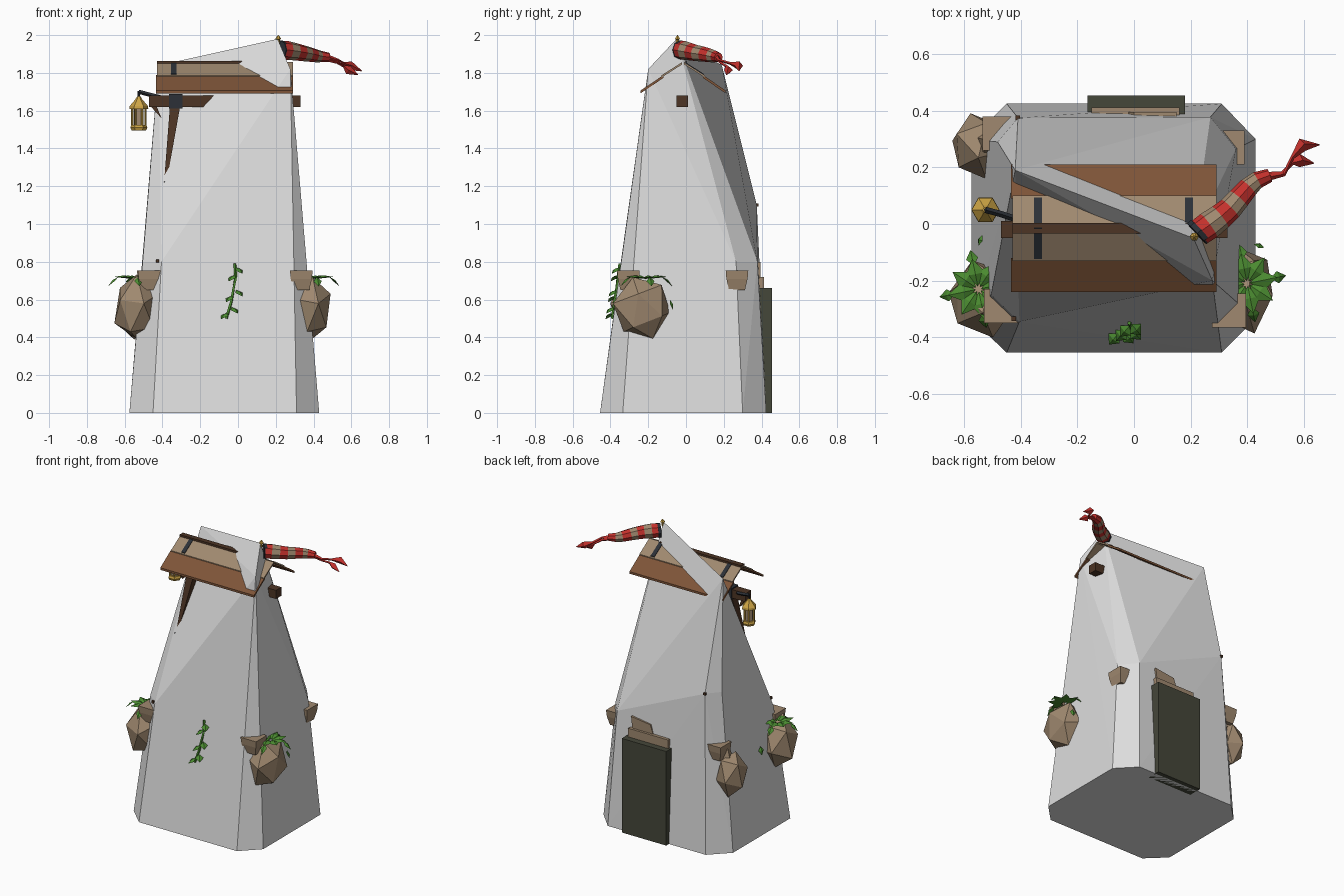
import bpy, bmesh, math, random
from mathutils import Vector, Matrix

random.seed(4)
if "Cube" in bpy.data.objects:
    bpy.data.objects.remove(bpy.data.objects["Cube"])


def material(name, r, g, b):
    m = bpy.data.materials.new(name)
    m.use_nodes = True
    m.diffuse_color = (r, g, b, 1)
    bsdf = next(n for n in m.node_tree.nodes if n.type == "BSDF_PRINCIPLED")
    bsdf.inputs["Base Color"].default_value = (r, g, b, 1)
    return m


STONE = material("pale stone", .72, .72, .72)
BROWN = material("brown wood", .21, .09, .04)
DARK = material("dark wood", .075, .035, .018)
TAN = material("tan", .35, .25, .16)
METAL = material("dark metal", .025, .03, .038)
GOLD = material("gold", .62, .38, .06)
RED = material("red cloth", .55, .03, .025)
GREEN = material("leaf green", .07, .26, .03)
OLIVE = material("dark olive", .06, .063, .042)


def finish(name, bm, *mats):
    mesh = bpy.data.meshes.new(name)
    bm.to_mesh(mesh)
    bm.free()
    for m in mats:
        mesh.materials.append(m)
    ob = bpy.data.objects.new(name, mesh)
    bpy.context.scene.collection.objects.link(ob)
    return ob


def hull(name, points, mat):
    bm = bmesh.new()
    verts = [bm.verts.new(p) for p in points]
    res = bmesh.ops.convex_hull(bm, input=verts)
    loose = {v for v in res["geom_interior"] + res["geom_unused"]
             if isinstance(v, bmesh.types.BMVert)}
    bmesh.ops.delete(bm, geom=list(loose), context="VERTS")
    bmesh.ops.recalc_face_normals(bm, faces=bm.faces)
    return finish(name, bm, mat)


def box(name, x, y, z, mat):
    return hull(name, [(a, b, c) for a in x for b in y for c in z], mat)


def tube(name, path, radii, sides, *mats):
    # Closed tapering tube whose rings alternate between the given materials
    path = [Vector(p) for p in path]
    bm, rings = bmesh.new(), []
    for i, p in enumerate(path):
        d = path[min(i + 1, len(path) - 1)] - path[max(i - 1, 0)]
        q = d.to_track_quat("Z", "Y")
        angles = [math.tau * k / sides for k in range(sides)]
        rings.append([bm.verts.new(p + q @ Vector((math.cos(a), math.sin(a), 0)) * radii[i])
                      for a in angles])
    for i in range(len(rings) - 1):
        for k in range(sides):
            n = (k + 1) % sides
            f = bm.faces.new((rings[i][k], rings[i][n], rings[i + 1][n], rings[i + 1][k]))
            f.material_index = i % len(mats)
    bm.faces.new(rings[0][::-1])
    bm.faces.new(rings[-1])
    return finish(name, bm, *mats)


def leaf(name, root, direction, length, width):
    # Folded diamond leaf
    root, d = Vector(root), Vector(direction).normalized()
    side = d.cross(Vector((0, 0, 1)))
    if side.length < .05:
        side = Vector((1, 0, 0))
    side.normalize()
    lift = side.cross(d) * width * .4
    mid = root + d * length * .45
    pts = [root, mid + side * width, root + d * length, mid - side * width, mid + lift]
    return hull(name, pts, GREEN)


# Tower: chamfered foot, uneven corners, slanting broken top
foot = [(-.45, -.455), (.31, -.455), (.43, -.335), (.43, .3),
        (.31, .425), (-.45, .425), (-.575, .3), (-.575, -.335)]
corners = [(-.405, -.345, .8), (-.505, -.25, .8), (.36, .265, .8), (.27, .378, .8),
           (-.41, .375, 1.1), (-.482, .29, 1.1)]
peak = [(-.42, .19, 1.84), (.21, -.05, 1.98), (.277, -.2, 1.82)]
hull("tower", [(x, y, 0) for x, y in foot] + corners + peak, STONE)
for x, y, z in ((-.425, -.335, .805), (.3, .3, .805), (-.41, .375, 1.1)):
    box("corner_peg", (x - .008, x + .008), (y - .008, y + .008), (z - .008, z + .008), DARK)

# Roof: two overlapping boards a side, ridge batten, straps
MID = -.015


def board(name, x0, x1, run0, z0, run1, z1, side, mat, thick=.012):
    pts = [(x, MID + side * r, z + t) for x in (x0, x1)
           for r, z in ((run0, z0), (run1, z1)) for t in (0, thick)]
    hull(name, pts, mat)


for side, end in ((-1, "front"), (1, "back")):
    board(end + "_upper_board", -.43, .292, .005, 1.845, .115, 1.775, side, TAN)
    board(end + "_lower_board", -.435, .292, .105, 1.773, .225, 1.692, side, BROWN, .015)
    for x in (-.34, .195):
        board(end + "_strap", x - .014, x + .014, 0, 1.852, .108, 1.784, side, METAL)
box("ridge_batten", (-.43, .2), (-.033, .003), (1.842, 1.862), DARK)

# Cross beam with iron collar and braces
box("cross_beam", (-.47, .33), (-.05, .01), (1.62, 1.68), DARK)
box("beam_collar", (-.365, -.295), (-.057, .017), (1.612, 1.688), METAL)
hull("long_brace", [(x, y, 1.63) for x in (-.36, -.305) for y in (-.05, .01)]
     + [(x, y, 1.24) for x in (-.39, -.375) for y in (-.125, -.1)], DARK)
box("brace_tip", (-.393, -.377), (-.14, -.11), (1.19, 1.225), METAL)
hull("short_brace", [(x, y, 1.62) for x in (-.46, -.43) for y in (-.04, 0)]
     + [(-.405, -.04, 1.56), (-.405, 0, 1.56)], DARK)

# Hanging lantern
LX, LY = -.525, .05
tube("lantern_arm", [(-.41, .015, 1.67), (-.47, .035, 1.685), (LX, LY, 1.7)], [.011] * 3, 4, METAL)


def stack(name, zs, rs, mat):
    tube(name, [(LX, LY, z) for z in zs], rs, 6, mat)


stack("lantern_hook", (1.67, 1.705), (.006, .006), METAL)
stack("lantern_cap", (1.61, 1.625, 1.66, 1.675), (.05, .048, .018, .01), GOLD)
stack("lantern_base", (1.495, 1.51, 1.525), (.038, .045, .04), GOLD)
stack("lantern_core", (1.52, 1.612), (.026, .026), TAN)
for k in range(6):
    a = math.tau * k / 6
    x, y = LX + .035 * math.cos(a), LY + .035 * math.sin(a)
    tube("lantern_bar", [(x, y, 1.52), (x, y, 1.615)], [.006, .006], 4, GOLD)

# Finial and striped windsock with two tails
tube("finial", [(.213, -.045, z) for z in (1.955, 1.975, 1.98, 2)], [.008, .009, .016, .002], 6, GOLD)
tube("sock_ring", [(.222, -.035, 1.922), (.236, -.022, 1.921)], [.05, .05], 8, METAL)
sock = [(.23, -.03, 1.922), (.265, -.005, 1.918), (.305, .025, 1.912), (.34, .055, 1.905),
        (.37, .09, 1.9), (.405, .13, 1.892), (.435, .155, 1.887), (.48, .172, 1.883)]
tube("windsock", sock, [.048, .05, .046, .043, .04, .036, .031, .024], 8, RED, TAN)
for path in ([(.47, .165, 1.885), (.53, .175, 1.868), (.56, .235, 1.85), (.595, .28, 1.838), (.655, .28, 1.81)],
             [(.47, .17, 1.875), (.525, .18, 1.855), (.56, .215, 1.835), (.585, .225, 1.815), (.635, .215, 1.79)]):
    tube("sock_tail", path, [.014, .007, .007, .024, .002], 4, RED)

# Back door slab and lintel planks
box("door", (-.165, .18), (.36, .455), (0, .66), OLIVE)
box("lintel", (-.15, .16), (.34, .412), (.66, .72), TAN)
hull("upper_lintel", [(x, y, z) for y in (.34, .395)
                      for x, z in ((.14, .72), (.15, .8), (-.02, .72), (.0, .78))], TAN)

# Corner corbels, wider at the top
for x, y in ((.335, -.305), (.33, .27), (-.47, -.29), (-.475, .32)):
    r = []
    for z, s in ((.65, .042), (.71, .056), (.755, .06)):
        r += [(x + s * a, y + s * b, z) for a in (-1, 1) for b in (-1, 1)]
    hull("corbel", r, TAN)


# Hanging boulders, tapered downward
def boulder(name, centre, size, jitter):
    bm = bmesh.new()
    bmesh.ops.create_icosphere(bm, subdivisions=1, radius=1.06)
    bmesh.ops.rotate(bm, verts=bm.verts, matrix=Matrix.Rotation(.35, 3, "X"))
    for v in bm.verts:
        v.co *= 1 + random.uniform(-jitter, jitter)
        v.co = Vector([c + s * k for c, s, k in zip(centre, size, v.co)])
    finish(name, bm, TAN)


boulder("left_boulder", (.395, -.228, .555), (.1, .15, .168), .06)
boulder("right_boulder", (-.535, -.265, .555), (.12, .13, .172), .06)
boulder("back_boulder", (-.55, .275, .54), (.095, .115, .145), .06)
tube("boulder_neck", [(-.51, .29, .64), (-.5, .29, .75)], [.05, .025], 5, TAN)

# Leaves draped over the two front boulders
for cx, cy, s in ((.4, -.21, 1), (-.55, -.23, -1)):
    for k in range(8):
        a = math.tau * k / 8 + .2
        d = Vector((math.cos(a), math.sin(a), 0))
        root = Vector((cx, cy, .71)) + d * .01
        bend = root + d * .075 + Vector((0, 0, .01))
        leaf("boulder_leaf", root, d + Vector((0, 0, .1)), .1, .035)
        if k % 2 == 0:
            leaf("leaf_tip", bend, d + Vector((0, 0, -.9)), .075, .022)
leaf("side_leaf", (.44, -.085, .6), (.1, .3, -1), .06, .02)
leaf("side_leaf", (-.535, -.06, .6), (-.3, .1, -1), .06, .02)

# Front vine: stem and alternating leaves
def wall(z):
    return -.455 + .14 * z - .006


vine = [(-.017, .79), (-.012, .72), (-.025, .65), (-.035, .59), (-.062, .5)]
tube("vine_stem", [(x, wall(z), z) for x, z in vine], [.008] * 5, 4, GREEN)
for i, (x, z) in enumerate(((-.01, .77), (-.015, .73), (-.01, .65), (-.03, .62), (-.035, .56), (-.055, .53))):
    s = 1 if i % 2 == 0 else -1
    leaf("vine_leaf", (x, wall(z), z), (s * .6, -.7, -.6), .062, .026)
